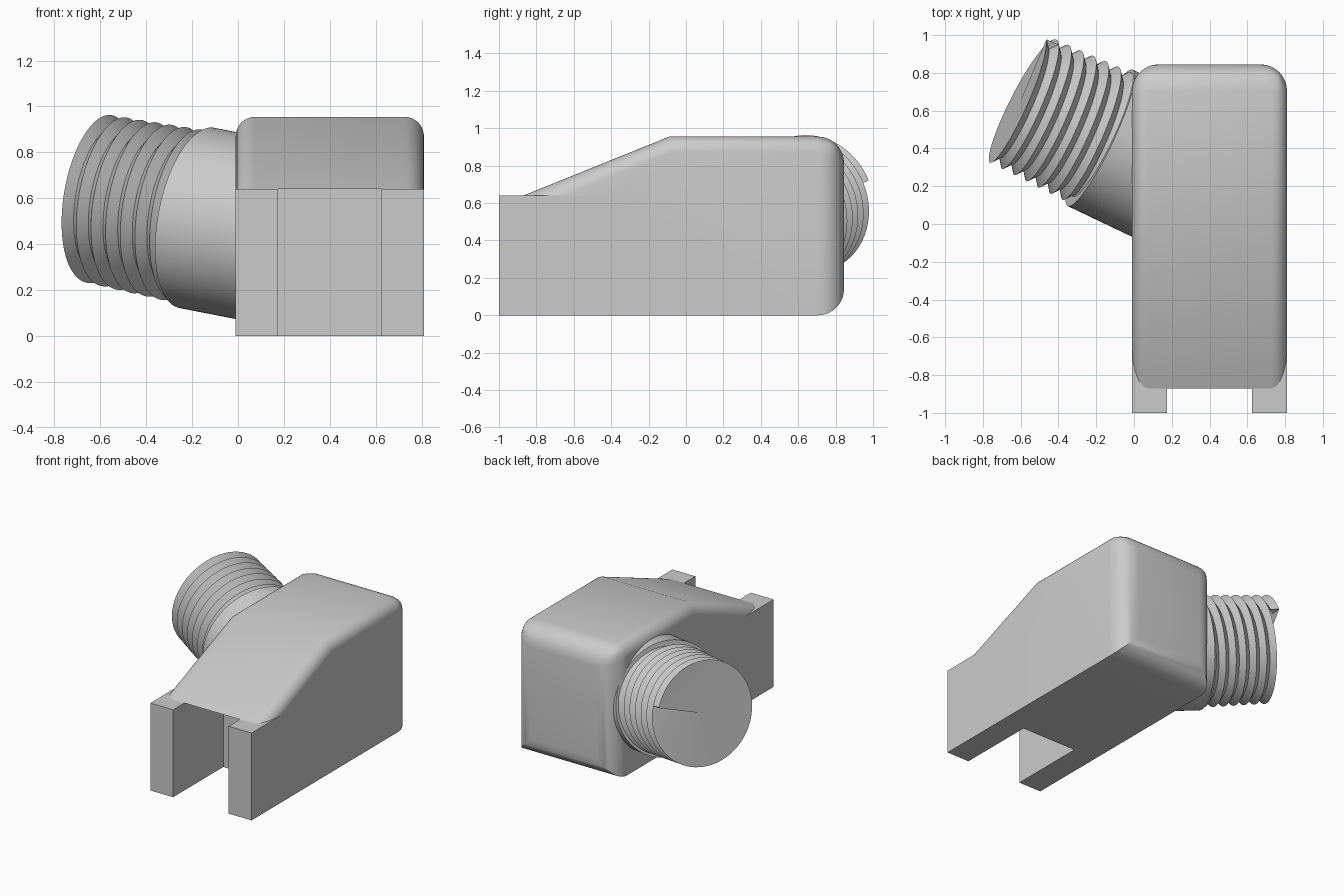
import bpy, bmesh, math
from mathutils import Vector

if "Cube" in bpy.data.objects:
    bpy.data.objects.remove(bpy.data.objects["Cube"])

grey = bpy.data.materials.new("light_grey")
grey.diffuse_color = (0.6, 0.6, 0.6, 1)
grey.use_nodes = True
grey.node_tree.nodes["Principled BSDF"].inputs["Base Color"].default_value = grey.diffuse_color

X0, X1 = -0.01, 0.81          # body width
SLOT_Y, SLOT_Z = -0.42, 0.64  # end and ceiling of the fork slot


def to_object(name, bm):
    bmesh.ops.recalc_face_normals(bm, faces=bm.faces)
    mesh = bpy.data.meshes.new(name)
    bm.to_mesh(mesh)
    bm.free()
    mesh.materials.append(grey)
    ob = bpy.data.objects.new(name, mesh)
    bpy.context.collection.objects.link(ob)
    return ob


def box(name, lo, hi):
    bm = bmesh.new()
    bmesh.ops.create_cube(bm, size=1)
    for v in bm.verts:
        v.co = [l + (c + 0.5) * (h - l) for c, l, h in zip(v.co, lo, hi)]
    return to_object(name, bm)


def rod(name, a, b, r, sides=48):
    a, b = Vector(a), Vector(b)
    bm = bmesh.new()
    bmesh.ops.create_cone(bm, cap_ends=True, segments=sides, radius1=r,
                          radius2=r, depth=(b - a).length)
    q = (b - a).to_track_quat('Z', 'Y')
    for v in bm.verts:
        v.co = q @ v.co + (a + b) / 2
    return to_object(name, bm)


def activate(ob):
    bpy.ops.object.select_all(action='DESELECT')
    ob.select_set(True)
    bpy.context.view_layer.objects.active = ob


def cut(ob, cutter):
    mod = ob.modifiers.new("cut", 'BOOLEAN')
    mod.operation, mod.solver, mod.object = 'DIFFERENCE', 'EXACT', cutter
    activate(ob)
    bpy.ops.object.modifier_apply(modifier=mod.name)
    bpy.data.objects.remove(cutter, do_unlink=True)


def smooth(ob, degrees=30):
    activate(ob)
    bpy.ops.object.shade_smooth_by_angle(angle=math.radians(degrees))


# Housing: side profile extruded across the width, with rounded top and back
profile = [(-1.0, 0), (0.845, 0), (0.845, 0.955), (-0.09, 0.955), (-1.0, 0.5875)]
bm = bmesh.new()
face = bm.faces.new([bm.verts.new((X0, y, z)) for y, z in profile])
ext = bmesh.ops.extrude_face_region(bm, geom=[face])
bmesh.ops.translate(bm, vec=(X1 - X0, 0, 0),
                    verts=[g for g in ext["geom"] if isinstance(g, bmesh.types.BMVert)])
weight = bm.edges.layers.float.new("bevel_weight_edge")
for e in bm.edges:
    a, b = e.verts[0].co, e.verts[1].co
    if min(a.y, b.y) > 0.8:
        e[weight] = 1.0                                  # edges around the back
    elif min(a.z, b.z) > 0.5 and abs(a.x - b.x) < 0.01:
        e[weight] = 0.6                                  # long top edges
housing = to_object("housing", bm)
mod = housing.modifiers.new("round", 'BEVEL')
mod.limit_method, mod.width, mod.segments = 'WEIGHT', 0.14, 8
activate(housing)
bpy.ops.object.modifier_apply(modifier=mod.name)
cut(housing, box("fork_cutter", (-0.3, -1.4, -0.3), (1.1, SLOT_Y, SLOT_Z)))
smooth(housing)

# Fork arms with counterbored bolt holes
for side, lo, hi, outer in (("left", X0, 0.175, X0), ("right", 0.625, X1, X1)):
    arm = box(side + "_fork_arm", (lo, -1, 0), (hi, SLOT_Y, SLOT_Z))
    out = 1 if outer == X1 else -1
    for y in (-0.86, -0.51):
        for z in (0.145, 0.495):
            cut(arm, rod("hole", (lo - 0.1, y, z), (hi + 0.1, y, z), 0.065))
            cut(arm, rod("bore", (outer - out * 0.1, y, z),
                         (outer + out * 0.1, y, z), 0.11))
    smooth(arm)

# Spout axis: swung sideways and tilted upward
az, tilt = math.radians(25.5), math.radians(10)
axis = Vector((-math.cos(az) * math.cos(tilt), math.sin(az) * math.cos(tilt), math.sin(tilt)))
tip = Vector((-0.632, 0.672, 0.603))
u = Vector((math.sin(az), math.cos(az), 0))
v = axis.cross(u)
if v.z < 0:
    v = -v

# Smooth neck running into the housing
smooth(rod("spout_neck", tip - axis * 0.51, tip - axis * 0.95, 0.4, 96))

# Helical, slightly tapered screw thread with a stepped end face
PITCH, TURNS, N, DEPTH = 0.073, 8, 72, 0.045
bm = bmesh.new()


def helix_point(step, root):
    t = PITCH * (step / N + (0.5 if root else 0))
    r = 0.368 + 0.03 * t - (DEPTH if root else 0)
    a = 0.33 + math.tau * step / N
    return bm.verts.new(tip - axis * t + r * (u * math.cos(a) + v * math.sin(a)))


crest = [helix_point(i, False) for i in range(N * TURNS + 1)]
root = [helix_point(i, True) for i in range(N * (TURNS - 1) + 1)]
for i in range(len(root) - 1):
    bm.faces.new((crest[i], crest[i + 1], root[i + 1], root[i]))
    bm.faces.new((root[i], root[i + 1], crest[i + 1 + N], crest[i + N]))
for ring, depth in ((crest[:N + 1], 0.5), (crest[-N - 1:], TURNS - 0.5)):
    hub = bm.verts.new(tip - axis * PITCH * depth)
    for p, q in zip(ring, ring[1:]):
        bm.faces.new((p, q, hub))
# small step faces closing the start and end of the thread
bm.faces.new((crest[0], root[0], crest[N]))
bm.faces.new((crest[-N - 1], root[-1], crest[-1]))
smooth(to_object("spout_thread", bm))
